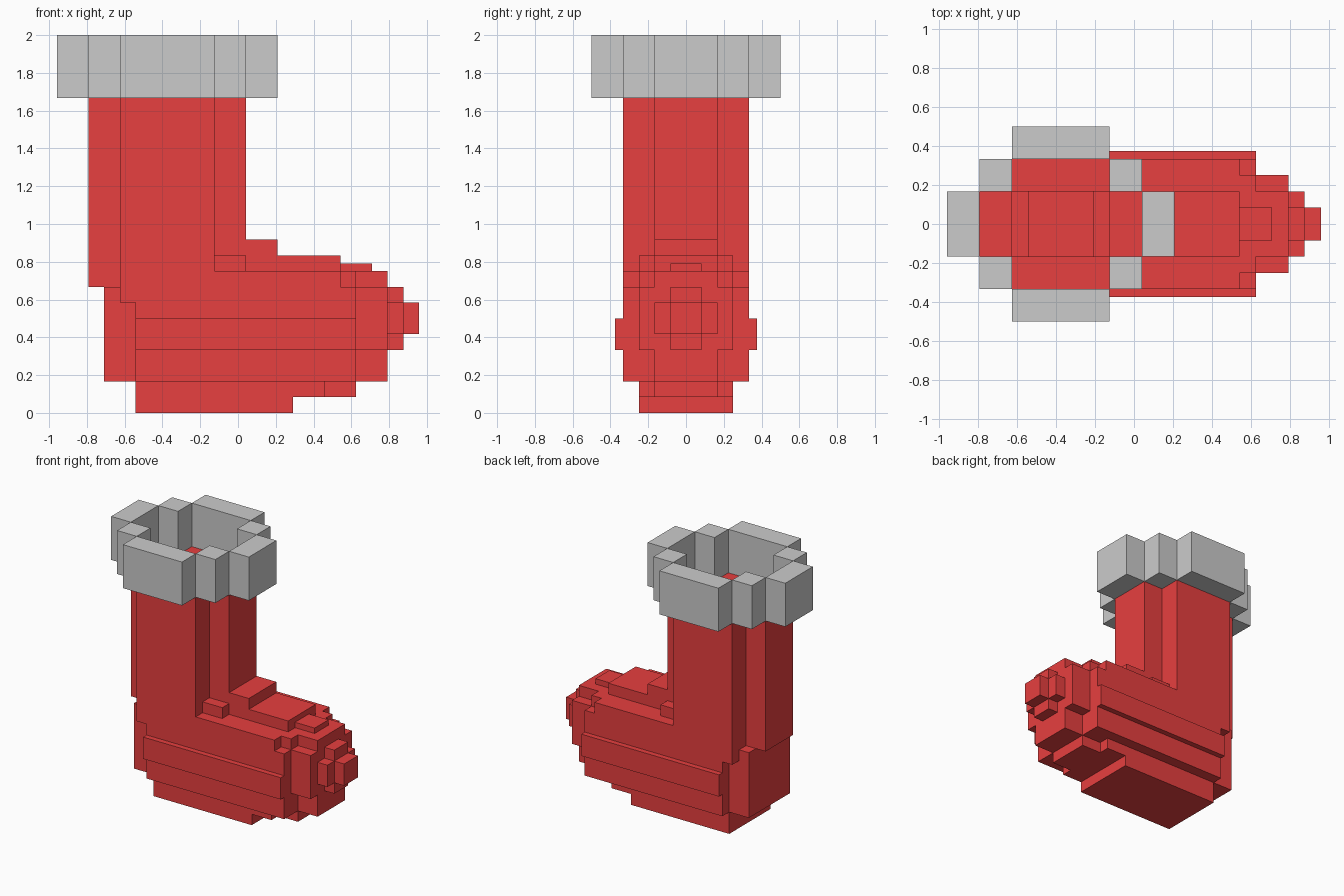
import bpy, bmesh

if "Cube" in bpy.data.objects:
    bpy.data.objects.remove(bpy.data.objects["Cube"])

U = 1 / 12  # block grid unit

red = bpy.data.materials.new("red_felt")
red.diffuse_color = (0.8, 0.05, 0.05, 1)
red.use_nodes = True
red.node_tree.nodes["Principled BSDF"].inputs["Base Color"].default_value = red.diffuse_color


def blocks(name, boxes, mat=None):
    """One object made of boxes (x0, x1, y0, y1, z0, z1) in grid units.
    Boxes clear of the centre plane are mirrored in y."""
    bm = bmesh.new()
    for x0, x1, y0, y1, z0, z1 in boxes:
        spans = [(y0, y1), (-y1, -y0)] if y0 > 0 else [(y0, y1)]
        for a, b in spans:
            verts = bmesh.ops.create_cube(bm, size=1)["verts"]
            for v in verts:
                v.co.x = U * (x1 if v.co.x > 0 else x0)
                v.co.y = U * (b if v.co.y > 0 else a)
                v.co.z = U * (z1 if v.co.z > 0 else z0)
    mesh = bpy.data.meshes.new(name)
    bm.to_mesh(mesh)
    bm.free()
    if mat:
        mesh.materials.append(mat)
    obj = bpy.data.objects.new(name, mesh)
    bpy.context.collection.objects.link(obj)


# Open ring of fur trim
blocks("cuff", [
    (-7.5, -1.5, 4, 6, 20, 24),
    (-9.5, -7.5, 2, 4, 20, 24),
    (-1.5, 0.5, 2, 4, 20, 24),
    (-11.5, -9.5, -2, 2, 20, 24),
    (0.5, 2.5, -2, 2, 20, 24),
])

# Hollow leg walls
blocks("leg", [
    (-7.5, -1.5, 2, 4, 7, 20),
    (-9.5, -7.5, -2, 2, 8, 20),
    (-1.5, 0.5, -2, 2, 11, 20),
], red)

blocks("heel", [(-8.5, -6.5, -3, 3, 2, 8)], red)

# Foot sides with the bulging band
blocks("foot_side", [
    (-6.5, 7.5, 2, 4, 2, 7),
    (-1.5, 6.5, 2, 4, 7, 9),
    (6.5, 7.5, 2, 4, 7, 8),
    (6.5, 7.5, 2, 3, 8, 9),
    (-6.5, 7.5, 4, 4.5, 4, 6),
], red)

# Stepped top of the foot
blocks("instep", [
    (-2.5, 2.5, -2, 2, 9, 11),
    (-1.5, 0.5, 2, 3, 9, 10),
    (2.5, 6.5, -2, 2, 8, 10),
    (6.5, 8.5, -1, 1, 7.5, 9.5),
], red)

blocks("sole", [
    (-6.5, 3.5, -3, 3, 0, 2),
    (3.5, 7.5, -2, 2, 1, 3),
    (3.5, 5.5, 2, 3, 1, 2),
], red)

# Rounded toe end
blocks("toe", [
    (6.5, 9.5, -2, 2, 2, 9),
    (7.5, 9.5, 2, 3, 4, 8),
    (9.5, 10.5, -1, 1, 4, 8),
    (9.5, 10.5, 1, 2, 5, 7),
    (9.5, 11.5, -1, 1, 5, 7),
], red)
